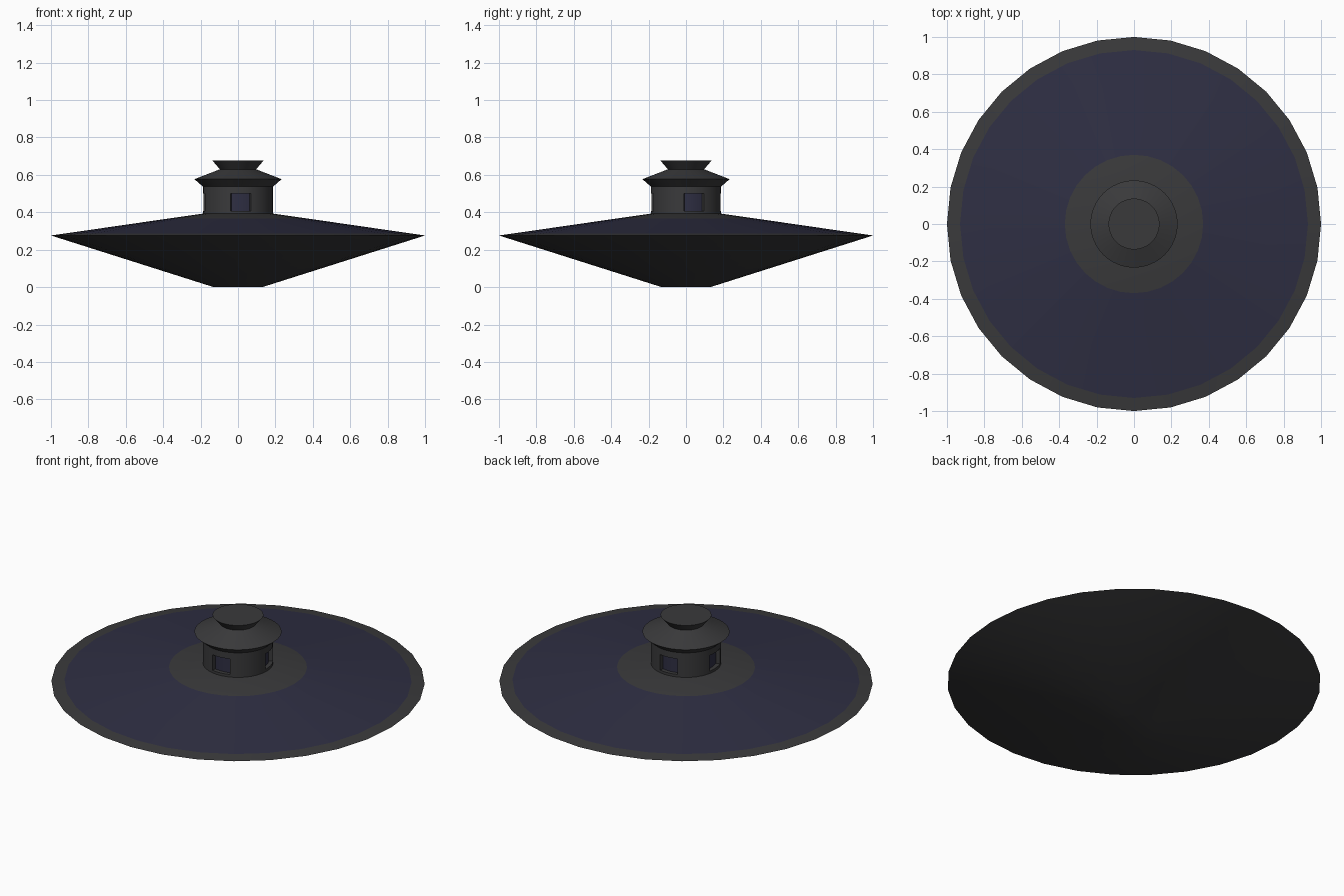
import bpy, bmesh, math

if "Cube" in bpy.data.objects:
    bpy.data.objects.remove(bpy.data.objects["Cube"])


def material(name, rgb):
    m = bpy.data.materials.new(name)
    m.diffuse_color = (*rgb, 1)
    m.use_nodes = True
    m.node_tree.nodes["Principled BSDF"].inputs["Base Color"].default_value = m.diffuse_color
    return m


GREY = material("dark grey metal", (0.042, 0.042, 0.044))
NAVY = material("dark navy", (0.028, 0.028, 0.056))


def finish(name, bm, mats, angle=20):
    mesh = bpy.data.meshes.new(name)
    bm.to_mesh(mesh)
    bm.free()
    ob = bpy.data.objects.new(name, mesh)
    bpy.context.collection.objects.link(ob)
    for m in mats:
        mesh.materials.append(m)
    bpy.ops.object.select_all(action='DESELECT')
    ob.select_set(True)
    bpy.context.view_layer.objects.active = ob
    bpy.ops.object.shade_smooth_by_angle(angle=math.radians(angle))
    return ob


def lathe(name, profile, sides, mats, rule=None):
    """Closed solid of revolution from (radius, z) points, bottom to top."""
    bm = bmesh.new()
    rings = []
    for r, z in profile:
        rings.append([bm.verts.new((r * math.cos(2 * math.pi * i / sides),
                                    r * math.sin(2 * math.pi * i / sides), z))
                      for i in range(sides)])
    for k in range(len(rings) - 1):
        for i in range(sides):
            j = (i + 1) % sides
            f = bm.faces.new((rings[k][i], rings[k][j], rings[k + 1][j], rings[k + 1][i]))
            f.material_index = rule(k) if rule else 0
    bm.faces.new(rings[0][::-1])
    bm.faces.new(rings[-1])
    return finish(name, bm, mats)


# Saucer hull: cone underside, rim band, navy upper deck, grey inner deck
lathe("saucer_hull",
      [(0.13, 0.0), (1.0, 0.276), (0.93, 0.286), (0.37, 0.367), (0.18, 0.394)],
      32, [GREY, NAVY], lambda k: 1 if k == 2 else 0)

# Flared roof and cap of the tower
lathe("tower_roof",
      [(0.188, 0.538), (0.233, 0.577), (0.097, 0.63), (0.136, 0.676)], 48, [GREY])

# Tower wall with four recessed windows
R, PANE = 0.188, 0.165
Z = [0.385, 0.408, 0.5, 0.54]
HALF = 17
centres = [-85, 14, 94, 184]
cells = []  # (start angle, end angle, is window, first cell, last cell)
for n, c in enumerate(centres):
    nxt = centres[n + 1] if n < 3 else centres[0] + 360
    for a, b, steps, win in ((c - HALF, c + HALF, 4, True),
                             (c + HALF, nxt - HALF, 7, False)):
        for s in range(steps):
            cells.append((a + (b - a) * s / steps, a + (b - a) * (s + 1) / steps,
                          win, s == 0, s == steps - 1))

bm = bmesh.new()


def point(r, deg, z):
    t = math.radians(deg)
    return (r * math.cos(t), r * math.sin(t), z)


def quad(pts, mat=0):
    f = bm.faces.new([bm.verts.new(point(*p)) for p in pts])
    f.material_index = mat


for a, b, win, first, last in cells:
    for k in range(3):
        lo, hi = Z[k], Z[k + 1]
        if not (win and k == 1):
            quad([(R, a, lo), (R, b, lo), (R, b, hi), (R, a, hi)])
            continue
        # pane, sill, head and jambs
        quad([(PANE, a, lo), (PANE, b, lo), (PANE, b, hi), (PANE, a, hi)], 1)
        quad([(R, a, lo), (R, b, lo), (PANE, b, lo), (PANE, a, lo)])
        quad([(PANE, a, hi), (PANE, b, hi), (R, b, hi), (R, a, hi)])
        if first:
            quad([(R, a, lo), (PANE, a, lo), (PANE, a, hi), (R, a, hi)])
        if last:
            quad([(PANE, b, lo), (R, b, lo), (R, b, hi), (PANE, b, hi)])
bmesh.ops.remove_doubles(bm, verts=bm.verts, dist=0.0005)
finish("tower_wall", bm, [GREY, NAVY])
